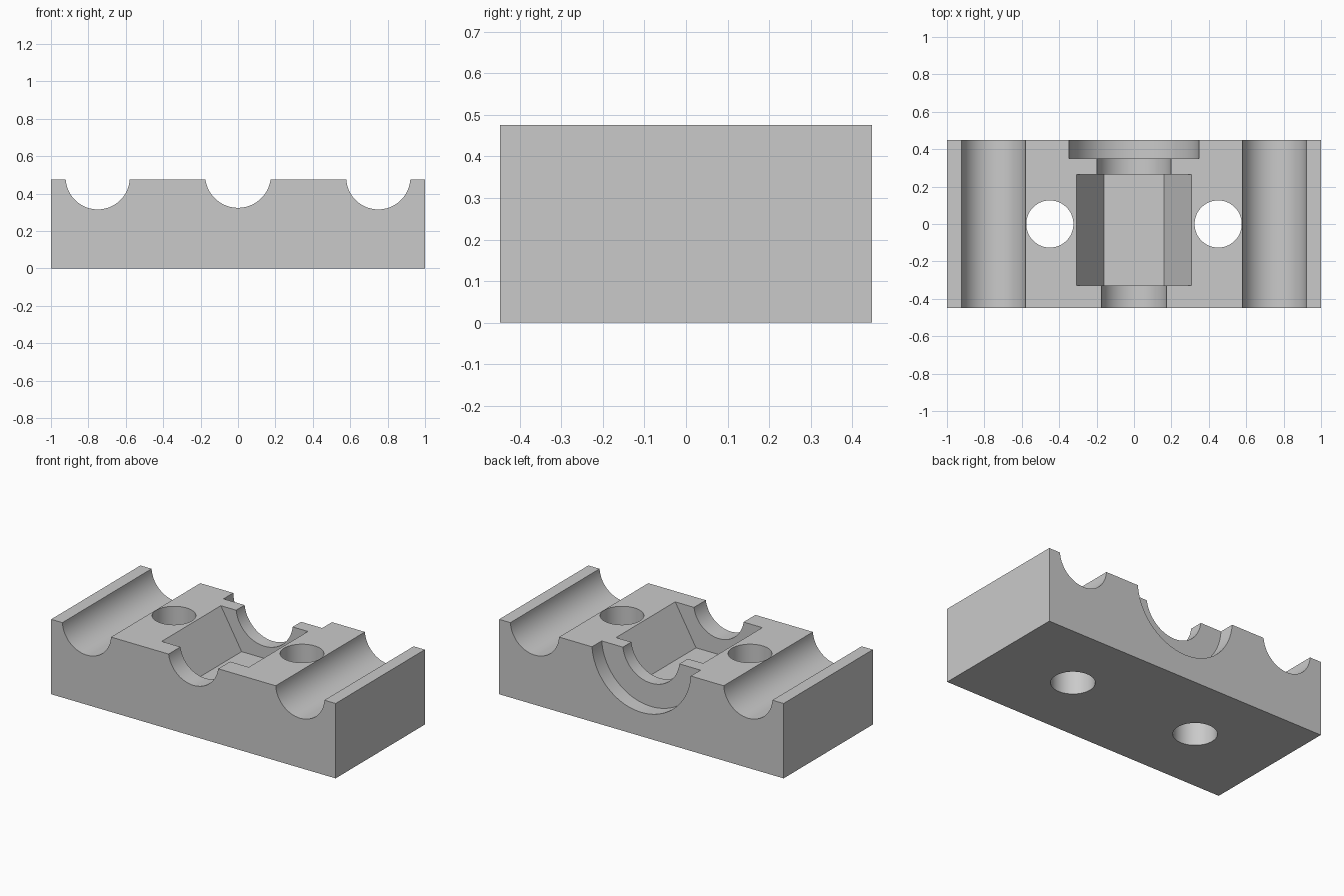
import bpy, bmesh
from math import cos, sin, tau
from mathutils import Vector

old = bpy.data.objects.get("Cube")
if old:
    bpy.data.objects.remove(old, do_unlink=True)

grey = bpy.data.materials.new("plain grey")
grey.use_nodes = True
colour = (0.59, 0.59, 0.59, 1)
grey.diffuse_color = colour
grey.node_tree.nodes["Principled BSDF"].inputs["Base Color"].default_value = colour

LENGTH, DEPTH, HEIGHT = 2.0, 0.896, 0.476
AXIS = 0.5          # height of the central bore axis


def prism(name, start, end, radius, sides=96):
    """Regular prism running from start to end (along y or z)."""
    start, end = Vector(start), Vector(end)
    u = Vector((1, 0, 0))
    v = (end - start).normalized().cross(u)
    bm = bmesh.new()
    ring = [bm.verts.new(start + radius * (cos(tau * i / sides) * u + sin(tau * i / sides) * v))
            for i in range(sides)]
    base = bm.faces.new(ring)
    out = bmesh.ops.extrude_face_region(bm, geom=[base])
    bmesh.ops.translate(bm, vec=end - start,
                        verts=[g for g in out["geom"] if isinstance(g, bmesh.types.BMVert)])
    bmesh.ops.recalc_face_normals(bm, faces=bm.faces)
    mesh = bpy.data.meshes.new(name)
    bm.to_mesh(mesh)
    bm.free()
    mesh.materials.append(grey)
    obj = bpy.data.objects.new(name, mesh)
    obj.hide_render = True
    bpy.context.collection.objects.link(obj)
    return obj


# Solid block
bpy.ops.mesh.primitive_cube_add(size=1, location=(0, 0, HEIGHT / 2))
block = bpy.context.object
block.name = "clamp_block"
block.scale = (LENGTH, DEPTH, HEIGHT)
bpy.ops.object.transform_apply(location=True, rotation=False, scale=True)
block.data.materials.append(grey)

# Central seat: hexagonal pocket, front and back necks, wide rear recess
cutters = [
    prism("hex_pocket", (0, -0.329, AXIS), (0, 0.265, AXIS), 0.32, 6),
    prism("front_neck", (0, -0.6, AXIS), (0, -0.1, AXIS), 0.176),
    prism("back_neck", (0, 0.1, AXIS), (0, 0.4, AXIS), 0.2),
    prism("rear_recess", (0, 0.35, AXIS), (0, 0.6, AXIS), 0.348),
]
# Rod grooves and bolt holes on both sides
for side, sx in (("left", 1), ("right", -1)):
    cutters.append(prism(side + "_groove", (sx * 0.75, -0.6, 0.487), (sx * 0.75, 0.6, 0.487), 0.1715))
    cutters.append(prism(side + "_bolt_hole", (sx * 0.45, 0, -0.2), (sx * 0.45, 0, 0.7), 0.126))

for cutter in cutters:
    mod = block.modifiers.new(cutter.name, "BOOLEAN")
    mod.operation = "DIFFERENCE"
    mod.solver = "EXACT"
    mod.object = cutter
    bpy.ops.object.modifier_apply(modifier=mod.name)
    bpy.data.objects.remove(cutter, do_unlink=True)

bpy.ops.object.shade_smooth_by_angle(angle=0.5)
